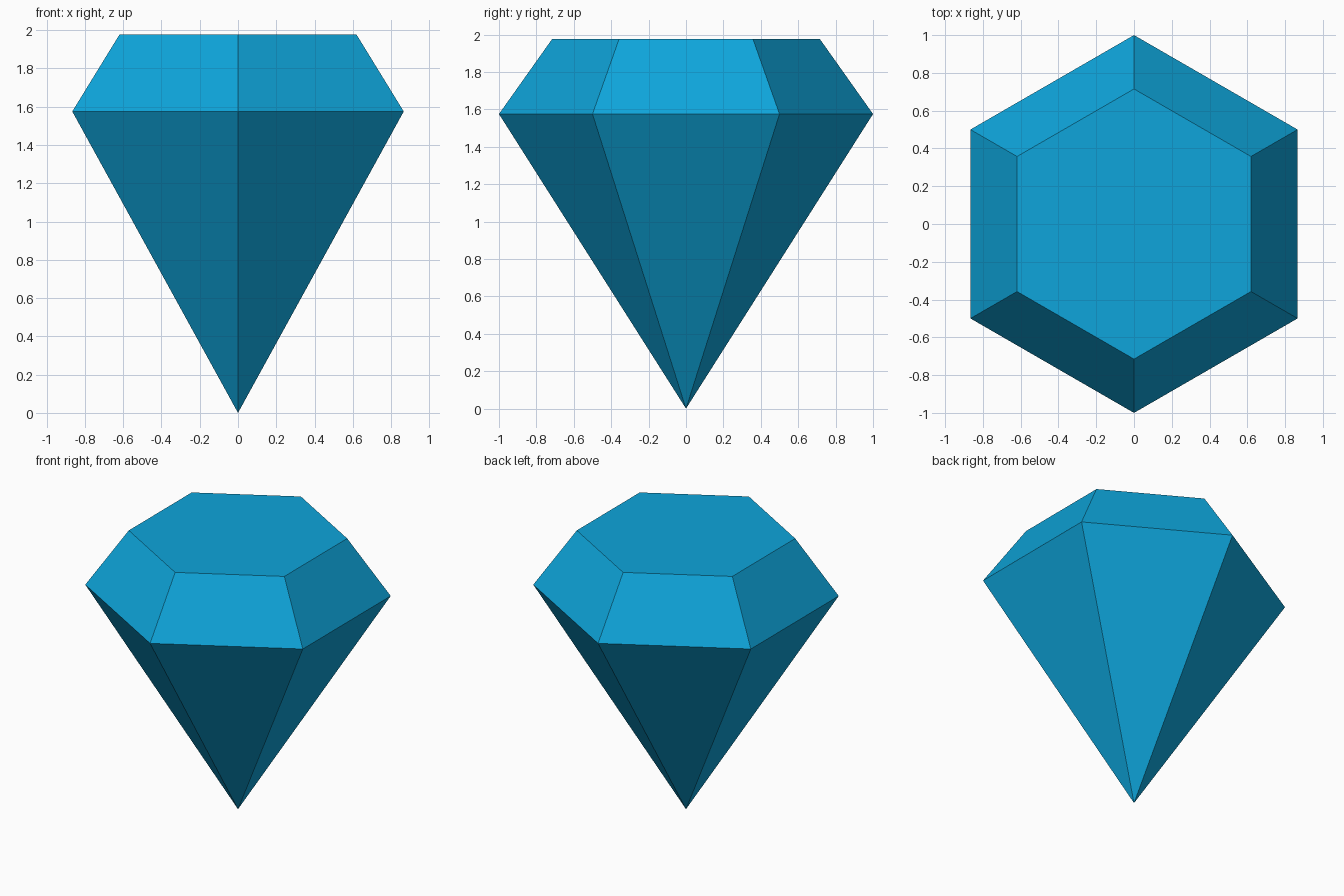
import bpy
import bmesh
from math import cos, sin, pi

cube = bpy.data.objects.get("Cube")
if cube:
    bpy.data.objects.remove(cube, do_unlink=True)

SIDES = 6
GIRDLE_RADIUS, GIRDLE_Z = 1.0, 1.575
TABLE_RADIUS, TABLE_Z = 0.715, 1.977

# Gem colour
blue = bpy.data.materials.new("gem blue")
colour = (0.0044, 0.376, 0.708, 1.0)
blue.diffuse_color = colour
blue.use_nodes = True
blue.node_tree.nodes["Principled BSDF"].inputs["Base Color"].default_value = colour

bm = bmesh.new()


def ring(radius, z):
    """Hexagonal ring with corners pointing to the front and back."""
    angles = [pi / 2 + 2 * pi * i / SIDES for i in range(SIDES)]
    return [bm.verts.new((radius * cos(a), radius * sin(a), z)) for a in angles]


girdle = ring(GIRDLE_RADIUS, GIRDLE_Z)
table = ring(TABLE_RADIUS, TABLE_Z)
tip = bm.verts.new((0, 0, 0))

# Pointed lower facets and sloping crown facets
for i in range(SIDES):
    j = (i + 1) % SIDES
    bm.faces.new((tip, girdle[j], girdle[i]))
    bm.faces.new((girdle[i], girdle[j], table[j], table[i]))

# Flat table on top
bm.faces.new(table)
bmesh.ops.recalc_face_normals(bm, faces=bm.faces)

mesh = bpy.data.meshes.new("gem")
bm.to_mesh(mesh)
bm.free()
mesh.materials.append(blue)
gem = bpy.data.objects.new("gem", mesh)
bpy.context.collection.objects.link(gem)
